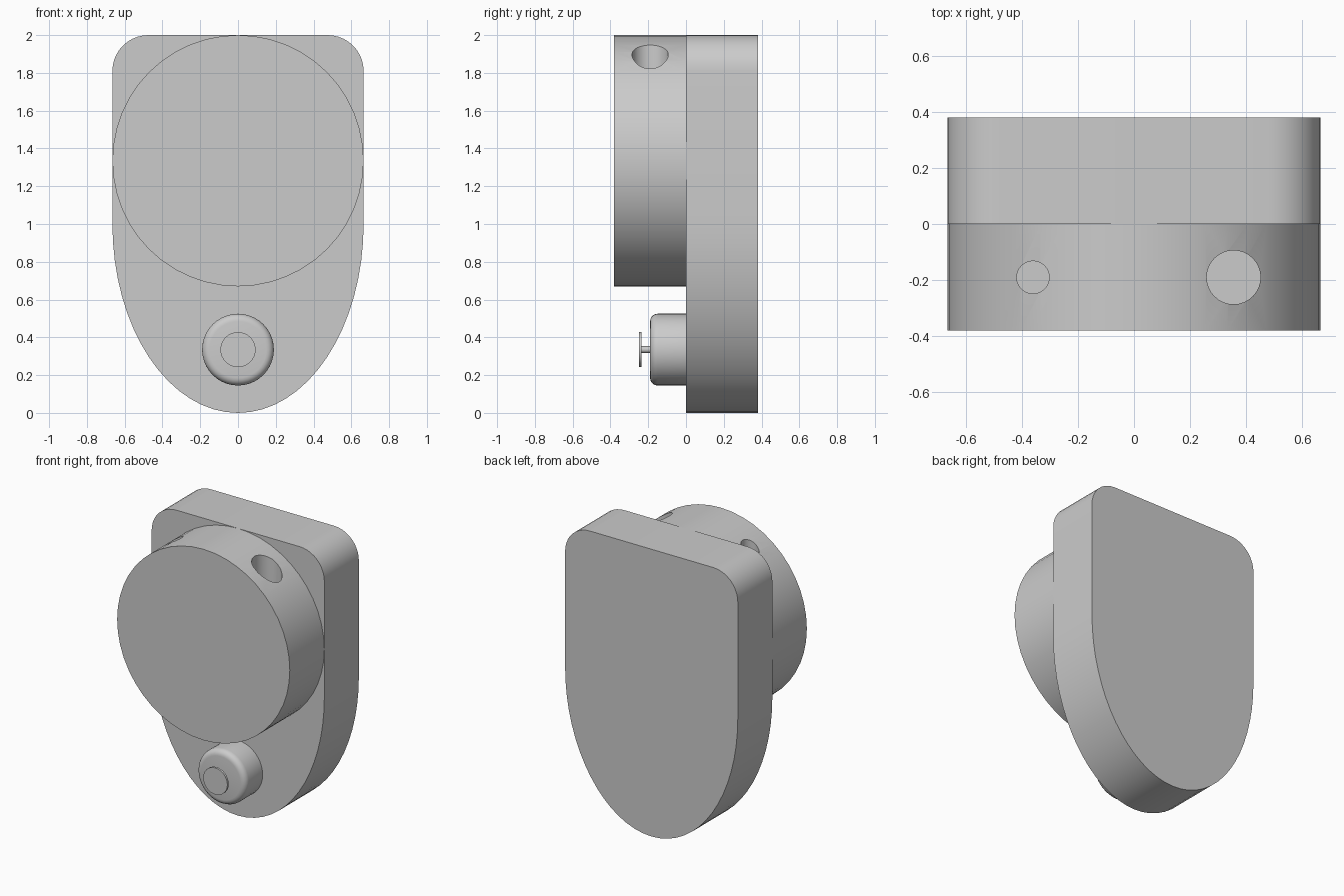
import bpy, bmesh, math
from mathutils import Matrix

if "Cube" in bpy.data.objects:
    bpy.data.objects.remove(bpy.data.objects["Cube"])

grey = bpy.data.materials.new("plain_grey")
grey.use_nodes = True
colour = (0.6, 0.6, 0.6, 1)
grey.diffuse_color = colour
grey.node_tree.nodes["Principled BSDF"].inputs["Base Color"].default_value = colour


def finish(bm, name):
    bmesh.ops.recalc_face_normals(bm, faces=bm.faces)
    mesh = bpy.data.meshes.new(name)
    bm.to_mesh(mesh)
    bm.free()
    mesh.materials.append(grey)
    obj = bpy.data.objects.new(name, mesh)
    bpy.context.collection.objects.link(obj)
    return obj


def smooth(obj):
    bpy.ops.object.select_all(action="DESELECT")
    obj.select_set(True)
    bpy.context.view_layer.objects.active = obj
    bpy.ops.object.shade_smooth_by_angle(angle=math.radians(35))


def extrude_outline(points, y0, y1, name):
    """Prism of an x-z outline between two depths."""
    bm = bmesh.new()
    face = bm.faces.new([bm.verts.new((x, y0, z)) for x, z in points])
    ext = bmesh.ops.extrude_face_region(bm, geom=[face])
    moved = [g for g in ext["geom"] if isinstance(g, bmesh.types.BMVert)]
    bmesh.ops.translate(bm, vec=(0, y1 - y0, 0), verts=moved)
    return finish(bm, name)


def arc(cx, cz, rx, rz, start, end, steps):
    angles = [math.radians(start + (end - start) * i / steps) for i in range(steps + 1)]
    return [(cx + rx * math.cos(a), cz + rz * math.sin(a)) for a in angles]


def disc(z, radius, y0, y1, name, segments):
    return extrude_outline(arc(0, z, radius, radius, 0, 360, segments)[:-1], y0, y1, name)


WIDTH, DEPTH, CORNER = 0.665, 0.38, 0.19

# Backplate: rounded top corners, straight sides, elliptical lower end
outline = arc(WIDTH - CORNER, 2 - CORNER, CORNER, CORNER, 0, 90, 10)
outline += arc(CORNER - WIDTH, 2 - CORNER, CORNER, CORNER, 90, 180, 10)
outline += arc(0, 1, WIDTH, 1, 180, 360, 32)
smooth(extrude_outline(outline, 0, DEPTH, "backplate"))

# Round housing with two blind vertical bores
housing = disc(2 - WIDTH, WIDTH, -DEPTH, 0, "round_housing", 48)
for name, x, radius in (("large_bore", 0.355, 0.096), ("small_bore", -0.36, 0.058)):
    bm = bmesh.new()
    bmesh.ops.create_cone(bm, cap_ends=True, segments=32, radius1=radius, radius2=radius,
                          depth=0.6, matrix=Matrix.Translation((x, -DEPTH / 2, 1.8)))
    cutter = finish(bm, name + "_cutter")
    cut = housing.modifiers.new(name, "BOOLEAN")
    cut.operation = "DIFFERENCE"
    cut.solver = "EXACT"
    cut.object = cutter
    bpy.context.view_layer.objects.active = housing
    bpy.ops.object.modifier_apply(modifier=cut.name)
    bpy.data.objects.remove(cutter)
smooth(housing)

# Lower knob with a rounded front rim
KNOB_Z = 0.335
knob = disc(KNOB_Z, 0.19, -0.19, 0, "knob", 40)
bm = bmesh.new()
bm.from_mesh(knob.data)
rim = [e for e in bm.edges if all(v.co.y < -0.1 for v in e.verts)]
bmesh.ops.bevel(bm, geom=rim, offset=0.04, segments=5, profile=0.5, affect="EDGES")
bm.to_mesh(knob.data)
bm.free()
smooth(knob)

# Thin stem and button in front of the knob
smooth(disc(KNOB_Z, 0.018, -0.24, -0.18, "button_stem", 16))
smooth(disc(KNOB_Z, 0.093, -0.25, -0.235, "button", 32))
